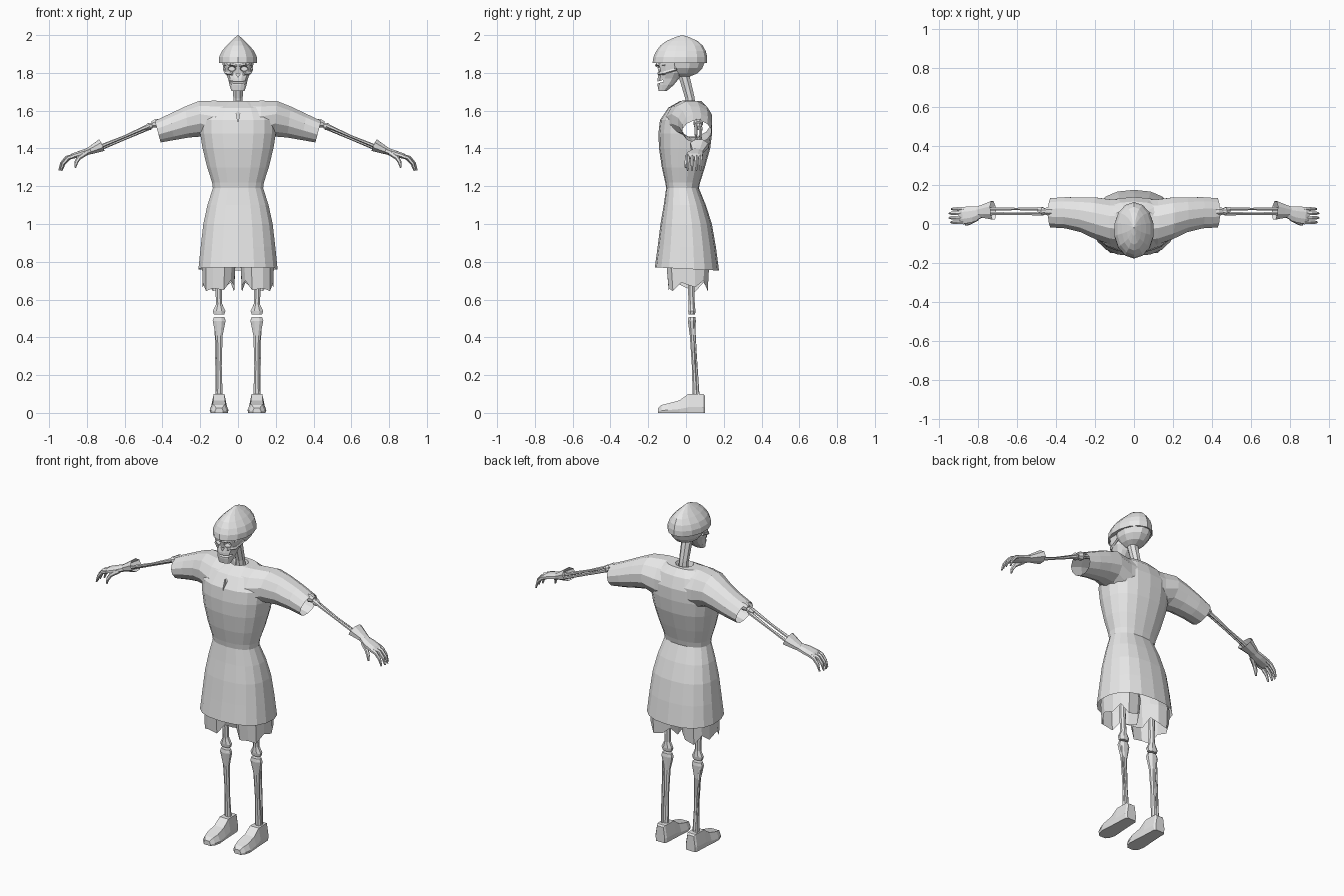
import bpy, bmesh, math
from mathutils import Vector

bone_grey = bpy.data.materials.new("plain_grey")
bone_grey.diffuse_color = (0.8, 0.8, 0.8, 1)


def loft(name, rings, caps=(True, True), mirror=False):
    """Skin a list of equal-length point rings."""
    bm = bmesh.new()
    vs = [[bm.verts.new(p) for p in r] for r in rings]
    n = len(vs[0])
    for a, b in zip(vs, vs[1:]):
        for i in range(n):
            j = (i + 1) % n
            bm.faces.new((a[i], a[j], b[j], b[i]))
    if caps[0]:
        bm.faces.new(vs[0][::-1])
    if caps[1]:
        bm.faces.new(vs[-1])
    bmesh.ops.recalc_face_normals(bm, faces=bm.faces[:])
    me = bpy.data.meshes.new(name)
    bm.to_mesh(me)
    bm.free()
    me.materials.append(bone_grey)
    ob = bpy.data.objects.new(name, me)
    bpy.context.collection.objects.link(ob)
    if mirror:
        ob.modifiers.new("mirror", 'MIRROR').use_mirror_merge = False
    return ob


def oval(z, rx, yf, yb, n=16, cx=0, power=1.0, slope=0):
    """Horizontal oval between yf (front) and yb (back)."""
    cy, ry, pts = (yf + yb) / 2, (yb - yf) / 2, []
    for i in range(n):
        t = 2 * math.pi * (i + 0.5) / n
        c, s = math.cos(t), math.sin(t)
        x = math.copysign(abs(c) ** power, c) * rx
        y = math.copysign(abs(s) ** power, s) * ry
        pts.append((cx + x, cy + y, z - slope * y))
    return pts


def tube(name, path, radii, n=6, ref=(0, 1, 0), mirror=True, caps=(True, True)):
    """Tube along a path; each radius is (along ref, across)."""
    path = [Vector(p) for p in path]
    rings = []
    for i, p in enumerate(path):
        d = (path[min(i + 1, len(path) - 1)] - path[max(i - 1, 0)]).normalized()
        u = Vector(ref)
        u = (u - d * u.dot(d)).normalized()
        v = d.cross(u)
        a, b = radii[i] if isinstance(radii[i], tuple) else (radii[i], radii[i])
        rings.append([p + u * a * math.cos(t) + v * b * math.sin(t)
                      for t in (2 * math.pi * (k + 0.5) / n for k in range(n))])
    return loft(name, rings, caps, mirror)


def combine(target, other, op):
    mod = target.modifiers.new("bool", 'BOOLEAN')
    mod.operation, mod.solver, mod.object = op, 'EXACT', other
    bpy.context.view_layer.objects.active = target
    bpy.ops.object.modifier_apply(modifier=mod.name)
    bpy.data.objects.remove(other)


# Tunic: body
body = [(0.762, .212, -.165, .175), (0.88, .2, -.15, .158), (1.0, .186, -.135, .137),
        (1.1, .164, -.118, .105), (1.19, .135, -.105, .068), (1.22, .139, -.11, .075),
        (1.3, .165, -.128, .1), (1.4, .19, -.143, .128), (1.48, .203, -.146, .138),
        (1.55, .205, -.138, .138), (1.615, .17, -.095, .115), (1.652, .1, -.03, .08)]
tunic = loft("tunic", [oval(*s, n=18, power=.85, slope=.05 if s[0] < .8 else 0)
                       for s in body])

# Tunic: sleeves and shoulder yoke, lofted from hand to hand
half = [(0.12, -.11, .13, 1.42, 1.657), (0.2, -.08, .14, 1.46, 1.654),
        (0.27, -.045, .14, 1.455, 1.625), (0.35, -.025, .14, 1.442, 1.585),
        (0.425, -.02, .135, 1.43, 1.548)]
spans = [(-s[0],) + s[1:] for s in half[::-1]] + [(0, -.12, .13, 1.42, 1.652)] + half
rings = []
for x, y0, y1, z0, z1 in spans:
    lean = .016 * x / .425
    rings.append([(x + lean * math.sin(t), (y0 + y1) / 2 + (y1 - y0) / 2 * math.cos(t),
                   (z0 + z1) / 2 + (z1 - z0) / 2 * math.sin(t))
                  for t in (2 * math.pi * (k + .5) / 12 for k in range(12))])
combine(tunic, loft("sleeves", rings), 'UNION')

# Tunic: neck hole and front slit
combine(tunic, loft("neck_hole", [oval(1.615, .035, -.02, .05, 10),
                                  oval(1.72, .085, -.06, .08, 10)]), 'DIFFERENCE')
slit = [(0, 1.535), (.01, 1.59), (0, 1.6), (-.01, 1.59)]
combine(tunic, loft("slit", [[(x, y, z) for x, z in slit] for y in (-.2, -.105)]),
        'DIFFERENCE')

# Open the hem and the sleeve ends
bm = bmesh.new()
bm.from_mesh(tunic.data)
ends = []
for f in bm.faces:
    c = f.calc_center_median()
    if (c.z < .8 and abs(f.normal.z) > .8) or (abs(c.x) > .405 and abs(f.normal.x) > .8):
        ends.append(f)
bmesh.ops.delete(bm, geom=ends, context='FACES')
bm.to_mesh(tunic.data)
bm.free()

# Pointed helmet
loft("helmet", [oval(*s, n=14) for s in [
    (1.855, .097, -.17, .106), (1.853, .103, -.177, .112), (1.885, .102, -.172, .112),
    (1.915, .088, -.158, .105), (1.945, .062, -.136, .088), (1.968, .038, -.105, .062),
    (1.988, .016, -.06, .02), (2.0, .002, -.022, -.018)]])

# Skull back
loft("skull", [oval(*s, n=12) for s in [
    (1.86, .088, -.12, .104), (1.825, .08, -.11, .09), (1.797, .058, -.09, .062),
    (1.78, .03, -.06, .02)]])

# Face and jaw, with sockets, nose and mouth carved
face = loft("face", [oval(*s, n=12, power=.8) for s in [
    (1.87, .078, -.15, -.02), (1.845, .075, -.156, -.02), (1.8, .068, -.146, -.02),
    (1.77, .054, -.152, -.035), (1.735, .046, -.152, -.065), (1.705, .036, -.146, -.1)]])
for x in (-.033, .033):
    combine(face, tube("socket", [(x, -.19, 1.822), (x, -.12, 1.822)],
                       [(.03, .022), (.018, .012)], 8, (1, 0, 0), False), 'DIFFERENCE')
combine(face, tube("nose_hole", [(0, -.19, 1.79), (0, -.125, 1.79)],
                   [(.014, .014)] * 2, 3, (0, 0, 1), False), 'DIFFERENCE')
combine(face, tube("mouth", [(-.1, -.14, 1.752), (.1, -.14, 1.752)],
                   [(.03, .007)] * 2, 4, (0, 1, .3), False), 'DIFFERENCE')
tube("cheekbone", [(.03, -.146, 1.795), (.062, -.115, 1.8), (.074, -.05, 1.82)],
     [.008, .01, .007], 5, (0, 0, 1))
tube("brow", [(.006, -.158, 1.838), (.035, -.153, 1.846), (.07, -.11, 1.842)],
     [.006, .008, .006], 5, (0, 0, 1))

# Neck
tube("neck", [(0, .03, 1.58), (0, .02, 1.67), (0, -.012, 1.79)],
     [.028, .027, .031], 8, (1, 0, 0), False)

# Arm bones
tube("upper_arm", [(.25, .065, 1.585), (.4, .065, 1.543), (.43, .065, 1.533),
                   (.455, .065, 1.527)], [.014, .013, .026, .018], 8)
tube("elbow", [(.452, .065, 1.523), (.468, .065, 1.517), (.49, .065, 1.508)],
     [.014, .022, .012], 8)
for name, dy, dz in (("radius_bone", -.012, .006), ("ulna_bone", .012, -.006)):
    tube(name, [(.47, .065 + dy, 1.515 + dz), (.6, .065 + dy, 1.457 + dz),
                (.76, .065 + dy, 1.392 + dz)], [.011, .007, .01], 6)

# Glove cuff, palm, fingers and thumb
tube("glove_cuff", [(.722, .07, 1.417), (.765, .066, 1.397), (.8, .062, 1.382)],
     [(.052, .036), (.039, .026), (.029, .018)], 8, caps=(False, True))
tube("palm", [(.785, .062, 1.387), (.83, .05, 1.373), (.875, .044, 1.36),
              (.895, .043, 1.35)],
     [(.031, .019), (.044, .018), (.047, .015), (.042, .01)], 8)
for i, (y, reach) in enumerate([(.009, -.008), (.032, 0), (.055, 0), (.077, -.012)]):
    tube("finger_%d" % (i + 1), [(.87, y, 1.36), (.908 + reach, y, 1.35),
                                 (.934 + reach, y, 1.32), (.946 + reach, y, 1.283)],
         [.012, .011, .009, .005], 6)
tube("thumb", [(.805, .03, 1.377), (.843, .008, 1.35), (.857, .0, 1.325),
               (.862, -.003, 1.298)], [.015, .012, .01, .005], 6)

# Ragged shorts
hem = [.665, .70, .645, .66, .69, .64, .675, .70, .65, .66, .645, .69]
top = oval(.95, .082, -.085, .08, 12, .1)
mid = oval(.77, .09, -.105, .125, 12, .102, .8)
low = [(x, y, z) for (x, y, _), z in zip(oval(.66, .086, -.095, .118, 12, .104, .8), hem)]
loft("shorts", [top, mid, low], (False, False), True)

# Leg bones
tube("thigh_bone", [(.105, .02, .9), (.102, .028, .64), (.1, .03, .575), (.1, .031, .54),
                    (.1, .031, .52)],
     [.018, .018, .018, (.036, .021), (.03, .018)], 8, (1, 0, 0))
tube("shin_bone", [(.1, .031, .508), (.1, .031, .488), (.1, .034, .41), (.1, .042, .25),
                   (.1, .05, .09)],
     [(.03, .02), (.037, .023), (.02, .015), (.015, .012), (.02, .016)], 8, (1, 0, 0))
tube("calf_bone", [(.118, .04, .485), (.117, .053, .3), (.112, .064, .09)],
     [.008, .005, .008], 5, (1, 0, 0))

# Shoes
shoe = [(.1, .03, .092), (.09, .038, .1), (.012, .042, .1), (-.035, .045, .066),
        (-.095, .05, .05), (-.13, .04, .042), (-.148, .022, .026)]
loft("shoe", [[(.1 + sx * w, y, h * sz) for sx, sz in
               ((-.92, 0), (-1, .3), (-.68, 1), (.68, 1), (1, .3), (.92, 0))]
              for y, w, h in shoe], mirror=True)
